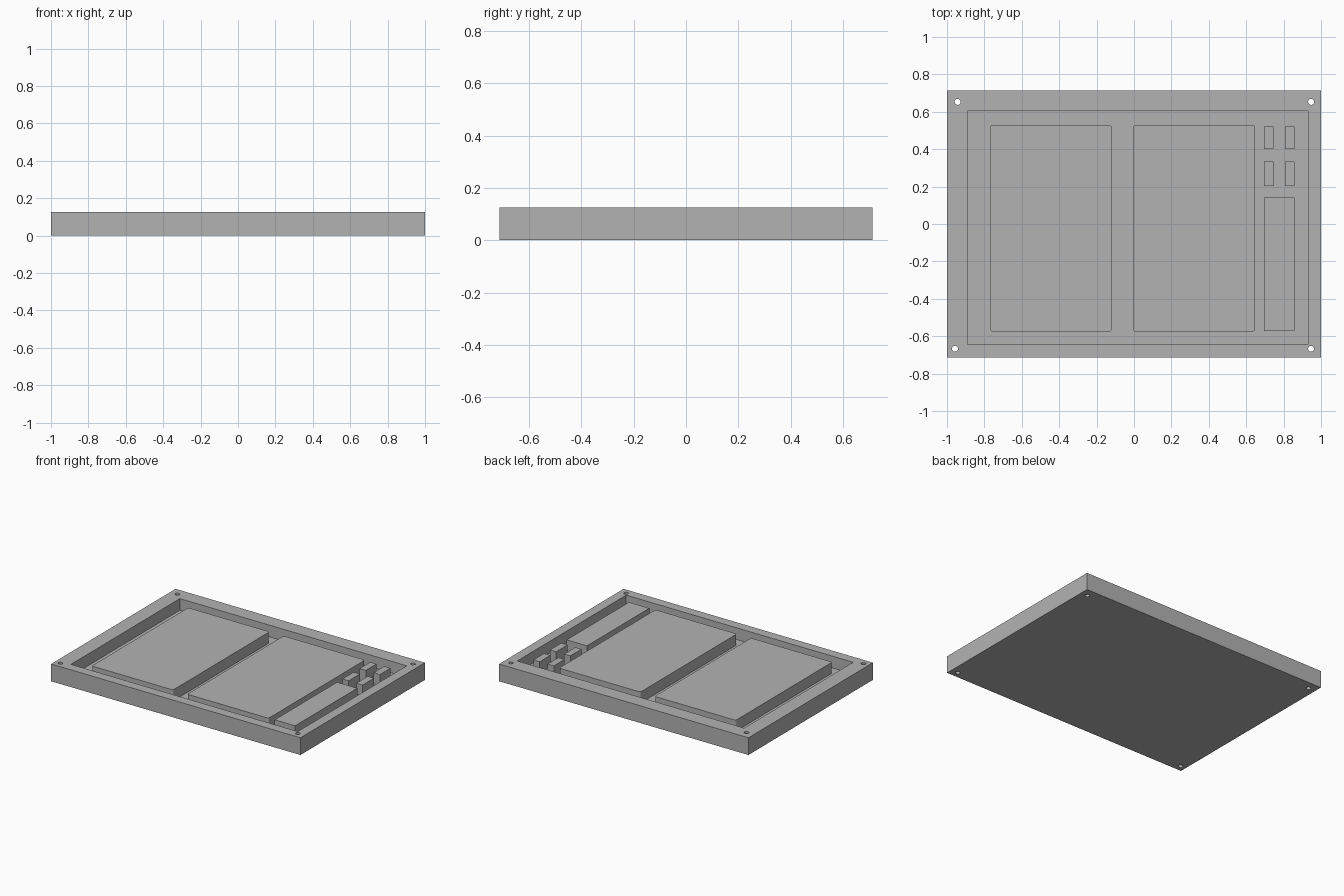
import bpy
import bmesh

HEIGHT = 0.125      # tray height
FLOOR = 0.04        # recess floor
TOP = 0.12          # top of the raised blocks

cube = bpy.data.objects.get("Cube")
if cube:
    bpy.data.objects.remove(cube, do_unlink=True)

grey = bpy.data.materials.new("plain grey")
grey.use_nodes = True
grey.diffuse_color = (0.45, 0.45, 0.45, 1)
grey.node_tree.nodes["Principled BSDF"].inputs["Base Color"].default_value = grey.diffuse_color


def finish(name, bm):
    mesh = bpy.data.meshes.new(name)
    bm.to_mesh(mesh)
    bm.free()
    mesh.materials.append(grey)
    obj = bpy.data.objects.new(name, mesh)
    bpy.context.collection.objects.link(obj)
    return obj


def box(name, x0, x1, y0, y1, z0, z1, radius=0):
    """Box from its limits, with optional rounded vertical edges."""
    bm = bmesh.new()
    bmesh.ops.create_cube(bm, size=1)
    for v in bm.verts:
        v.co = (x1 if v.co.x > 0 else x0,
                y1 if v.co.y > 0 else y0,
                z1 if v.co.z > 0 else z0)
    if radius:
        upright = [e for e in bm.edges
                   if abs(e.verts[0].co.z - e.verts[1].co.z) > 0.01]
        bmesh.ops.bevel(bm, geom=upright, offset=radius, segments=4,
                        profile=0.5, affect='EDGES')
    return finish(name, bm)


def cut(target, cutter):
    """Subtract the cutter from the target, then remove the cutter."""
    cutter.hide_render = True
    mod = target.modifiers.new("cut", 'BOOLEAN')
    mod.operation = 'DIFFERENCE'
    mod.solver = 'EXACT'
    mod.object = cutter
    bpy.context.view_layer.objects.active = target
    bpy.ops.object.modifier_apply(modifier=mod.name)
    bpy.data.objects.remove(cutter, do_unlink=True)


# Tray with its rectangular recess
tray = box("tray", -1, 1, -0.713, 0.713, 0, HEIGHT)
cut(tray, box("recess_cutter", -0.89, 0.93, -0.643, 0.605, FLOOR, 0.3))

# Screw holes through the corners
for x, y in ((-0.943, 0.653), (0.947, 0.653), (-0.957, -0.667), (0.947, -0.667)):
    bm = bmesh.new()
    bmesh.ops.create_cone(bm, cap_ends=True, segments=24,
                          radius1=0.016, radius2=0.016, depth=1)
    bmesh.ops.translate(bm, verts=bm.verts, vec=(x, y, 0))
    cut(tray, finish("hole_cutter", bm))

# Two large raised panels with rounded corners
BASE = FLOOR - 0.01
box("right_panel", -0.77, -0.118, -0.576, 0.53, BASE, TOP, 0.016)
box("left_panel", -0.005, 0.648, -0.576, 0.53, BASE, TOP, 0.016)

# Long side block
box("side_block", 0.695, 0.858, -0.572, 0.142, BASE, TOP)

# Four small posts in two rows
for row, y0, y1 in (("back", 0.4, 0.522), ("front", 0.203, 0.333)):
    box(row + "_right_post", 0.695, 0.745, y0, y1, BASE, TOP)
    box(row + "_left_post", 0.808, 0.858, y0, y1, BASE, TOP)
